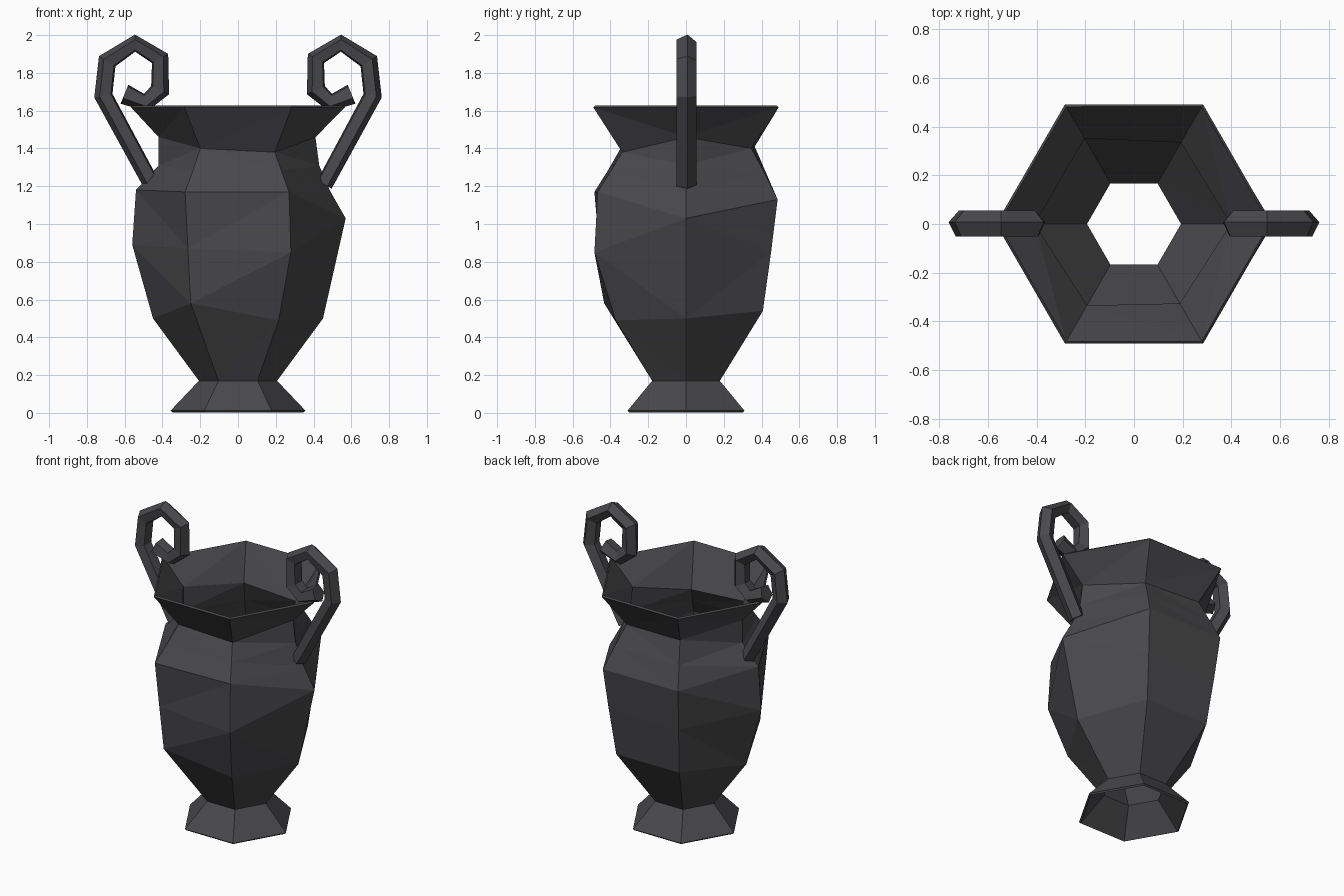
import bpy, bmesh, math
from mathutils import Vector

if "Cube" in bpy.data.objects:
    bpy.data.objects.remove(bpy.data.objects["Cube"])

mat = bpy.data.materials.new("charcoal grey")
mat.diffuse_color = (0.066, 0.064, 0.069, 1)
mat.use_nodes = True
mat.node_tree.nodes["Principled BSDF"].inputs["Base Color"].default_value = mat.diffuse_color


def make(name, rings, wrap=True, caps=False):
    """Loft rings of points into a flat-shaded mesh object."""
    bm = bmesh.new()
    rows = [[bm.verts.new(p) for p in r] for r in rings]
    n = len(rows[0])
    for a, b in zip(rows, rows[1:]):
        for i in range(n):
            j = (i + 1) % n
            bm.faces.new((a[i], a[j], b[j], b[i]))
    if caps:
        bm.faces.new(rows[0][::-1])
        bm.faces.new(rows[-1])
    bmesh.ops.recalc_face_normals(bm, faces=bm.faces)
    me = bpy.data.meshes.new(name)
    bm.to_mesh(me)
    bm.free()
    me.materials.append(mat)
    ob = bpy.data.objects.new(name, me)
    bpy.context.collection.objects.link(ob)
    return ob


# Vase body: hewn six-sided shell, one (radius, height) profile per corner
sides = [
    [(.45, .50), (.57, 1.03), (.49, 1.17), (.43, 1.31), (.41, 1.46)],
    [(.47, .54), (.52, .85), (.56, 1.13), (.48, 1.27), (.40, 1.40)],
    [(.47, .54), (.52, .85), (.56, 1.13), (.49, 1.27), (.42, 1.41)],
    [(.45, .50), (.56, .89), (.54, 1.18), (.42, 1.31), (.42, 1.46)],
    [(.50, .58), (.53, .87), (.56, 1.17), (.48, 1.28), (.40, 1.40)],
    [(.43, .49), (.56, .85), (.54, 1.17), (.46, 1.28), (.39, 1.38)],
]
cols = [[(.357, .012), (.207, .17)] + s + [(.567, 1.618)] for s in sides]
rings = []
for k in range(len(cols[0])):
    ring = []
    for i, c in enumerate(cols):
        a = math.radians(60 * i)
        r, z = c[k]
        ring.append((r * math.cos(a), r * math.sin(a), z))
    rings.append(ring)
body = make("vase_body", rings)
# triangulate the warped facets, then a thin wall; foot and mouth stay open
bm = bmesh.new()
bm.from_mesh(body.data)
bmesh.ops.recalc_face_normals(bm, faces=bm.faces)
# make sure the normals of this open shell point outward
if sum(f.normal.x * f.calc_center_median().x + f.normal.y * f.calc_center_median().y
       for f in bm.faces) < 0:
    bmesh.ops.reverse_faces(bm, faces=bm.faces)
bmesh.ops.triangulate(bm, faces=bm.faces, quad_method='SHORT_EDGE')
bm.to_mesh(body.data)
bm.free()
sol = body.modifiers.new("wall", 'SOLIDIFY')
sol.thickness = 0.014
sol.offset = -1

# Scroll handles: pentagonal bar swept along a curl, ridge facing outward
path = [(.455, 1.21), (.71, 1.68), (.69, 1.86), (.545, 1.955),
        (.415, 1.875), (.415, 1.71), (.49, 1.645), (.60, 1.69)]
half = [.045, .05, .052, .046, .05, .053, .048, .055]
for name, sx in (("handle_right", 1), ("handle_left", -1)):
    rings = []
    for i, (x, z) in enumerate(path):
        p = Vector((x, z))
        d = Vector((0, 0))
        if i > 0:
            d += (p - Vector(path[i - 1])).normalized()
        if i < len(path) - 1:
            d += (Vector(path[i + 1]) - p).normalized()
        d.normalize()
        out = Vector((d.y, -d.x))          # outer side of the curl
        ring = []
        for k in range(5):
            a = math.radians(72 * k + 8)
            q = p + out * (half[i] * 1.05 * math.cos(a))
            ring.append((sx * q.x, .056 * math.sin(a), q.y))
        rings.append(ring)
    make(name, rings, caps=True)
